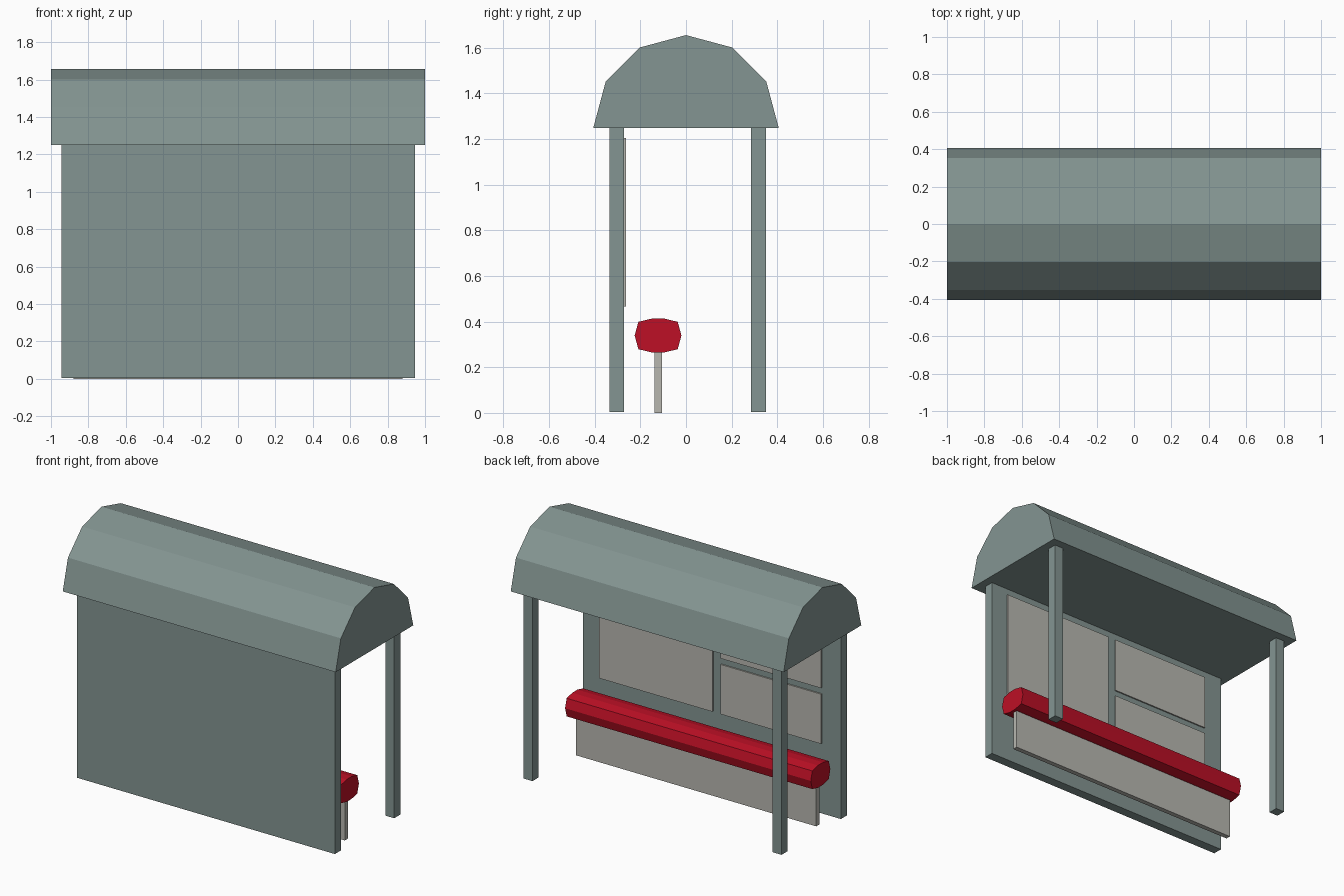
import bpy
import bmesh
import math

cube = bpy.data.objects.get("Cube")
if cube:
    bpy.data.objects.remove(cube, do_unlink=True)


def make_material(name, color):
    mat = bpy.data.materials.new(name)
    mat.use_nodes = True
    mat.diffuse_color = (*color, 1)
    mat.node_tree.nodes["Principled BSDF"].inputs["Base Color"].default_value = (*color, 1)
    return mat


metal = make_material("grey_green_metal", (0.23, 0.30, 0.287))
panel = make_material("pale_grey_panel", (0.48, 0.475, 0.435))
red = make_material("red_seat", (0.51, 0.005, 0.019))


def finish(name, bm, mat):
    bmesh.ops.recalc_face_normals(bm, faces=bm.faces)
    mesh = bpy.data.meshes.new(name)
    bm.to_mesh(mesh)
    bm.free()
    mesh.materials.append(mat)
    obj = bpy.data.objects.new(name, mesh)
    bpy.context.collection.objects.link(obj)
    return obj


def box(name, xs, ys, zs, mat):
    """Box spanning the given ranges."""
    bm = bmesh.new()
    bmesh.ops.create_cube(bm, size=1)
    for v in bm.verts:
        v.co = [r[0] + (c + 0.5) * (r[1] - r[0]) for c, r in zip(v.co, (xs, ys, zs))]
    return finish(name, bm, mat)


def extrude_x(name, profile, half_length, mat):
    """Extrude a (y, z) profile along x."""
    bm = bmesh.new()
    face = bm.faces.new([bm.verts.new((-half_length, y, z)) for y, z in profile])
    new = bmesh.ops.extrude_face_region(bm, geom=[face])["geom"]
    verts = [g for g in new if isinstance(g, bmesh.types.BMVert)]
    bmesh.ops.translate(bm, verts=verts, vec=(2 * half_length, 0, 0))
    return finish(name, bm, mat)


# Barrel roof: half of a twelve-sided cylinder
arc = [math.pi * i / 6 for i in range(7)]
extrude_x("roof", [(0.406 * math.cos(a), 1.249 + 0.406 * math.sin(a)) for a in arc], 1, metal)

# Solid wall and the two posts
box("wall", (-0.945, 0.945), (-0.336, -0.271), (0.003, 1.249), metal)
for side, sign in (("left", 1), ("right", -1)):
    box(side + "_post", sorted((sign * 0.88, sign * 0.945)), (0.285, 0.35), (0.003, 1.249), metal)

# Notice boards on the inside of the wall
boards = {
    "large_board": ((-0.01, 0.822), (0.467, 1.204)),
    "upper_board": ((-0.806, -0.069), (0.836, 1.204)),
    "lower_board": ((-0.806, -0.069), (0.467, 0.796)),
}
for name, (xs, zs) in boards.items():
    box(name, xs, (-0.271, -0.262), zs, panel)

# Bench: faceted flattened seat on a thin upright plate
quarter = [(0.1025, 0), (0.086, 0.06), (0.027, 0.074)]
upper = quarter + [(-y, z) for y, z in reversed(quarter)]
outline = upper + [(-y, -z) for y, z in upper[1:-1]]
extrude_x("bench_seat", [(y - 0.1225, z + 0.339) for y, z in outline], 0.9, red)
box("bench_support", (-0.88, 0.88), (-0.139, -0.106), (0, 0.3), panel)
